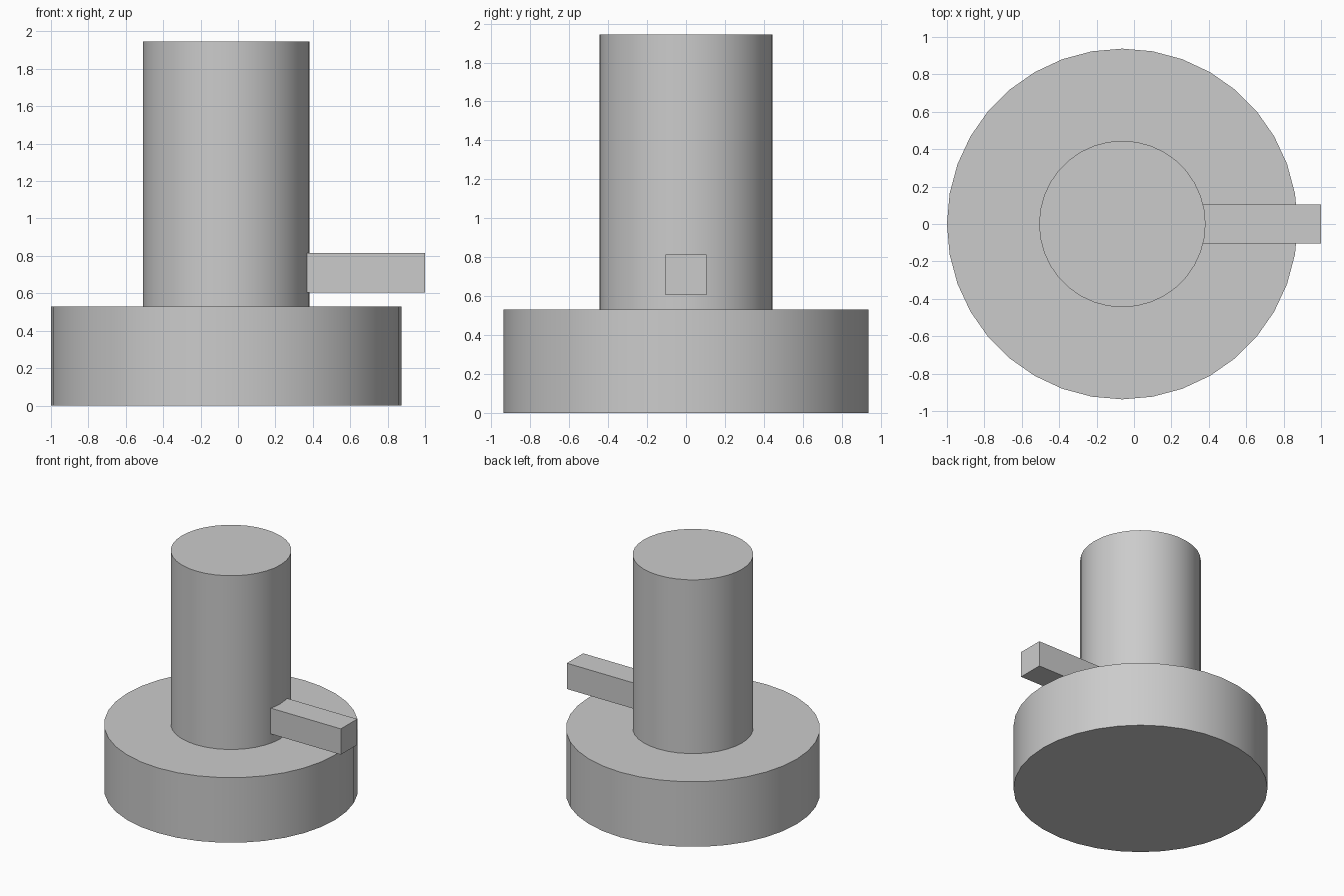
import bpy
import math

default = bpy.data.objects.get("Cube")
if default:
    bpy.data.objects.remove(default, do_unlink=True)

# Single plain grey
grey = bpy.data.materials.new("plain grey")
grey.use_nodes = True
colour = (0.6, 0.6, 0.6, 1)
grey.diffuse_color = colour
grey.node_tree.nodes["Principled BSDF"].inputs["Base Color"].default_value = colour

AXIS_X = -0.0625   # shared axis of the base and column
BASE_TOP = 0.53
TOP = 1.945


def finish(name):
    obj = bpy.context.object
    obj.name = obj.data.name = name
    obj.data.materials.append(grey)
    return obj


def cylinder(name, radius, bottom, top):
    bpy.ops.mesh.primitive_cylinder_add(
        vertices=36, radius=radius, depth=top - bottom,
        location=(AXIS_X, 0, (bottom + top) / 2))
    bpy.ops.object.shade_smooth_by_angle(angle=math.radians(30))
    return finish(name)


def box(name, low, high):
    bpy.ops.mesh.primitive_cube_add(
        size=1, location=[(a + b) / 2 for a, b in zip(low, high)])
    bpy.context.object.scale = [b - a for a, b in zip(low, high)]
    bpy.ops.object.transform_apply(location=False, rotation=False, scale=True)
    return finish(name)


# Wide round base, tall column on it, square arm rooted in the column
cylinder("base", 0.9375, 0, BASE_TOP)
cylinder("column", 0.445, BASE_TOP, TOP)
box("side_arm", (0.2, -0.105, 0.605), (1, 0.105, 0.815))
